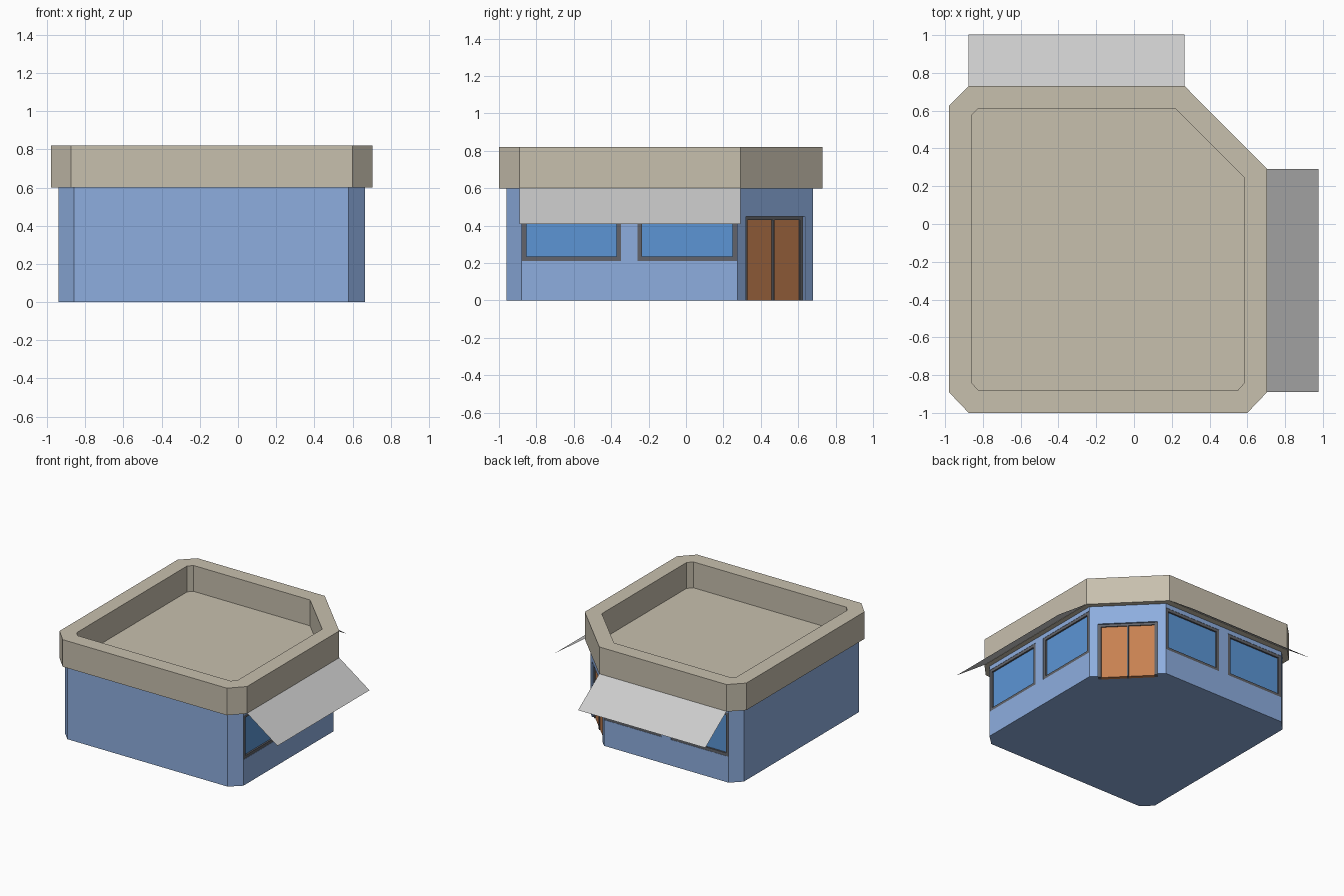
import bpy, bmesh
from mathutils import Matrix, Vector

if "Cube" in bpy.data.objects:
    bpy.data.objects.remove(bpy.data.objects["Cube"])


def material(name, rgb):
    m = bpy.data.materials.new(name)
    m.diffuse_color = [(c / 255) ** 2.2 for c in rgb] + [1]
    m.use_nodes = True
    m.node_tree.nodes["Principled BSDF"].inputs["Base Color"].default_value = m.diffuse_color
    return m


BLUE = material("wall_blue", (140, 172, 222))
STONE = material("roof_stone", (198, 190, 172))
GLASS = material("window_glass", (92, 148, 212))
FRAME = material("frame_grey", (98, 100, 106))
WOOD = material("door_wood", (198, 128, 82))
CLOTH = material("awning_grey", (205, 205, 205))


def finish(bm, name, mat, fix=True):
    if fix:
        bmesh.ops.recalc_face_normals(bm, faces=bm.faces)
    me = bpy.data.meshes.new(name)
    bm.to_mesh(me)
    bm.free()
    ob = bpy.data.objects.new(name, me)
    bpy.context.collection.objects.link(ob)
    if mat:
        me.materials.append(mat)
    return ob


def ring(bm, pts, z):
    return [bm.verts.new((x, y, z)) for x, y in pts]


def bridge(bm, a, b):
    for i in range(len(a)):
        j = (i + 1) % len(a)
        bm.faces.new((a[i], a[j], b[j], b[i]))


def stack(name, levels, mat):
    """Closed solid through a series of outline rings."""
    bm = bmesh.new()
    rings = [ring(bm, pts, z) for pts, z in levels]
    for a, b in zip(rings, rings[1:]):
        bridge(bm, a, b)
    bm.faces.new(rings[0][::-1])
    bm.faces.new(rings[-1])
    return finish(bm, name, mat)


def box(bm, m, u, w, z):
    """Box in wall space: u along the wall, w outward, z up."""
    size = Matrix.Diagonal((u[1] - u[0], w[1] - w[0], z[1] - z[0], 1))
    mid = Matrix.Translation((sum(u) / 2, sum(w) / 2, sum(z) / 2))
    bmesh.ops.create_cube(bm, size=1, matrix=m @ mid @ size)


def part(name, m, boxes, mat):
    bm = bmesh.new()
    for b in boxes:
        box(bm, m, *b)
    return finish(bm, name, mat)


def wall_space(a, b):
    d = Vector((b[0] - a[0], b[1] - a[1], 0))
    length = d.length
    d.normalize()
    n = Vector((d.y, -d.x, 0))
    m = Matrix(((d.x, n.x, 0, a[0]), (d.y, n.y, 0, a[1]), (0, 0, 1, 0), (0, 0, 0, 1)))
    return m, length


# Outlines, counter-clockwise from the front left
wall = [(-.86, -.96), (.58, -.96), (.665, -.88), (.665, .275),
        (.26, .68), (-.86, .68), (-.94, .6), (-.94, -.88)]
outer = [(-.875, -1), (.6, -1), (.705, -.89), (.705, .292),
         (.268, .73), (-.875, .73), (-.98, .625), (-.98, -.89)]
inner = [(-.825, -.88), (.55, -.88), (.585, -.84), (.585, .245),
         (.22, .61), (-.825, .61), (-.86, .575), (-.86, -.84)]

# Main body and parapet roof
body = stack("walls", [(wall, 0), (wall, .6)], BLUE)
stack("parapet_roof", [(outer, .6), (outer, .82), (inner, .82), (inner, .61)], STONE)

cut = bmesh.new()
DEEP = -.05

# Two windows on the right wall and two on the back wall
for side, i in (("right", 2), ("back", 4)):
    m, length = wall_space(wall[i], wall[i + 1])
    for k, (f0, f1) in enumerate(((.002, .46), (.538, .998))):
        u0, u1, z0, z1, t = f0 * length, f1 * length, .21, .565, .024
        box(cut, m, (u0, u1), (DEEP, .05), (z0, z1))
        w = (DEEP, -.002)
        part(f"window_frame_{side}_{k + 1}", m, [
            ((u0, u0 + t), w, (z0, z1)), ((u1 - t, u1), w, (z0, z1)),
            ((u0 + t, u1 - t), w, (z0, z0 + t)), ((u0 + t, u1 - t), w, (z1 - t, z1))], FRAME)
        part(f"window_glass_{side}_{k + 1}", m,
             [((u0 + t, u1 - t), (DEEP, -.015), (z0 + t, z1 - t))], GLASS)

# Double door on the angled corner
m, length = wall_space(wall[3], wall[4])
c, h, t, g = length / 2, .223, .025, .007
box(cut, m, (c - h, c + h), (DEEP, .05), (-.05, .45))
w = (DEEP, -.012)
part("door_frame", m, [
    ((c - h, c - h + t), w, (0, .45)), ((c + h - t, c + h), w, (0, .45)),
    ((c - h + t, c + h - t), w, (.43, .45)), ((c - g, c + g), w, (0, .43))], FRAME)
for name, u in (("right", (c - h + t, c - g)), ("left", (c + g, c + h - t))):
    part(f"door_leaf_{name}", m, [(u, (DEEP, -.02), (0, .43))], WOOD)

# Openings cut into the body
cutter = finish(cut, "opening_cutter", None)
cutter.hide_render = True
cutter.hide_viewport = True
mod = body.modifiers.new("openings", 'BOOLEAN')
mod.object = cutter
mod.solver = 'EXACT'

# Thin sloping awnings hung from the roof edge
for side, i in (("right", 2), ("back", 4)):
    m, length = wall_space(outer[i], outer[i + 1])
    bm = bmesh.new()
    bm.faces.new([bm.verts.new(m @ Vector(p)) for p in
                  ((0, .272, .41), (length, .272, .41), (length, 0, .602), (0, 0, .602))])
    finish(bm, f"awning_{side}", CLOTH, False)
